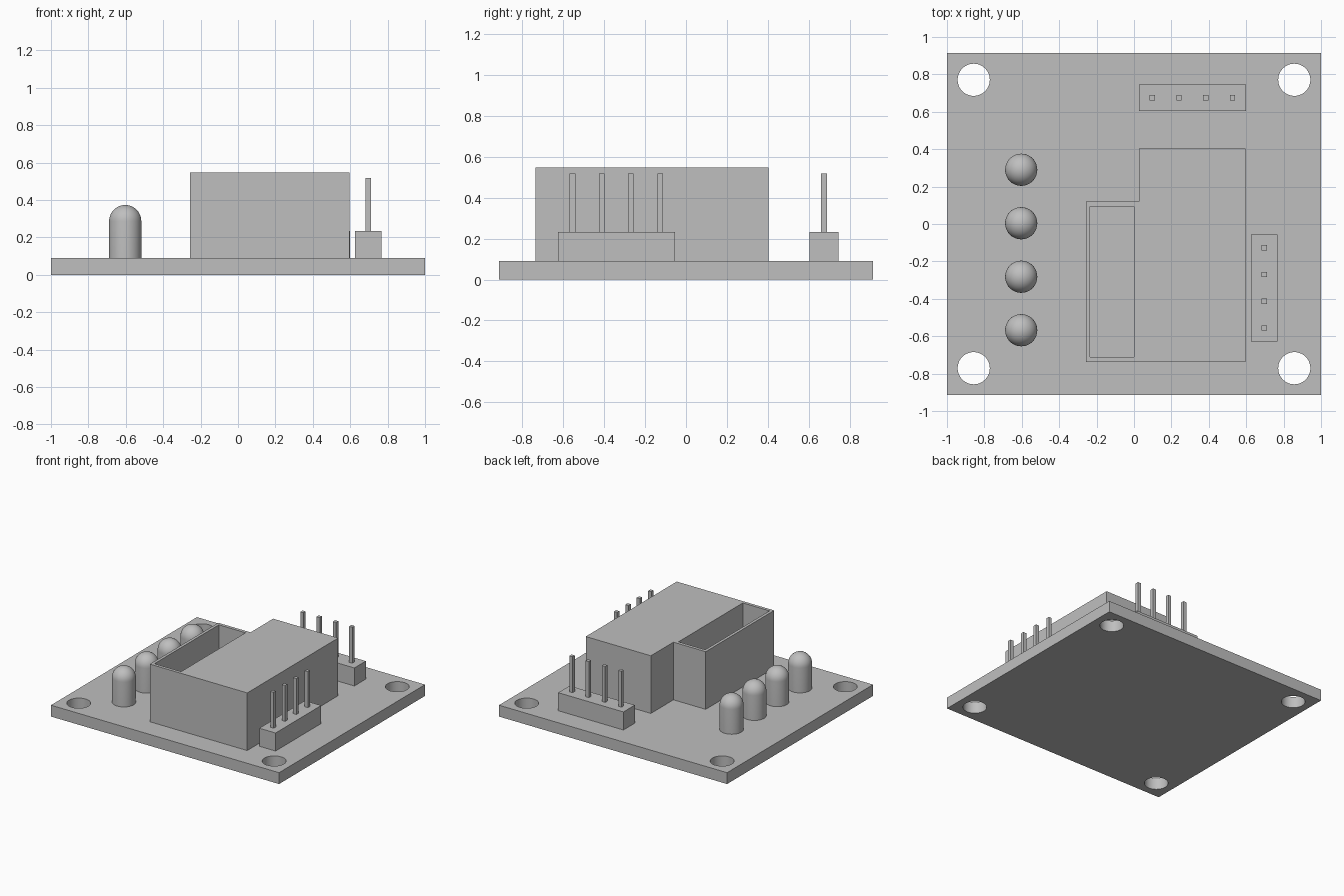
import bpy, bmesh, math
from mathutils import Matrix

cube = bpy.data.objects.get("Cube")
if cube:
    bpy.data.objects.remove(cube, do_unlink=True)

GREY = (0.52, 0.52, 0.52, 1)
grey = bpy.data.materials.new("plain_grey")
grey.use_nodes = True
grey.diffuse_color = GREY
grey.node_tree.nodes["Principled BSDF"].inputs["Base Color"].default_value = GREY

TOP = 0.09      # upper face of the board
PITCH = 0.143   # spacing of header pins


def add_object(name, bm, smooth=False):
    bmesh.ops.recalc_face_normals(bm, faces=bm.faces)
    mesh = bpy.data.meshes.new(name)
    bm.to_mesh(mesh)
    bm.free()
    mesh.materials.append(grey)
    obj = bpy.data.objects.new(name, mesh)
    bpy.context.collection.objects.link(obj)
    if smooth:
        bpy.ops.object.select_all(action="DESELECT")
        obj.select_set(True)
        bpy.context.view_layer.objects.active = obj
        bpy.ops.object.shade_smooth_by_angle(angle=math.radians(30))
    return obj


def prism(name, outline, z0, z1):
    bm = bmesh.new()
    face = bm.faces.new([bm.verts.new((x, y, z0)) for x, y in outline])
    out = bmesh.ops.extrude_face_region(bm, geom=[face])
    top = [v for v in out["geom"] if isinstance(v, bmesh.types.BMVert)]
    bmesh.ops.translate(bm, verts=top, vec=(0, 0, z1 - z0))
    return add_object(name, bm)


def box(name, x0, x1, y0, y1, z0, z1):
    return prism(name, [(x0, y0), (x1, y0), (x1, y1), (x0, y1)], z0, z1)


def cut(obj, cutter):
    mod = obj.modifiers.new("cut", "BOOLEAN")
    mod.operation = "DIFFERENCE"
    mod.solver = "EXACT"
    mod.object = cutter
    bpy.context.view_layer.objects.active = obj
    bpy.ops.object.modifier_apply(modifier=mod.name)
    bpy.data.objects.remove(cutter, do_unlink=True)


# Circuit board with four mounting holes
board = box("board", -1, 1, -0.914, 0.914, 0, TOP)
bm = bmesh.new()
for sx in (-1, 1):
    for sy in (-1, 1):
        bmesh.ops.create_cone(bm, cap_ends=True, segments=48, radius1=0.086, radius2=0.086,
                              depth=0.4, matrix=Matrix.Translation((sx * 0.857, sy * 0.771, 0)))
cut(board, add_object("hole_cutter", bm))
board.select_set(True)
bpy.context.view_layer.objects.active = board
bpy.ops.object.shade_smooth_by_angle(angle=math.radians(30))

# Stepped main housing with an open socket
housing = prism("housing", [(-0.257, -0.737), (0.597, -0.737), (0.597, 0.403),
                            (0.026, 0.403), (0.026, 0.12), (-0.257, 0.12)], TOP, 0.547)
cut(housing, box("socket_cutter", -0.234, 0, -0.712, 0.094, 0.147, 0.7))


# Round-topped lamps, made by revolving a profile
def lamp(name, x, y, r=0.086, shoulder=0.287, steps=10):
    arc = [i * math.pi / 2 / steps for i in range(steps + 1)]
    profile = [(0, TOP), (r, TOP)] + [(r * math.cos(a), shoulder + r * math.sin(a)) for a in arc]
    bm = bmesh.new()
    verts = [bm.verts.new((px, 0, pz)) for px, pz in profile]
    edges = [bm.edges.new(pair) for pair in zip(verts, verts[1:])]
    bmesh.ops.spin(bm, geom=verts + edges, axis=(0, 0, 1), cent=(0, 0, 0),
                   angle=math.tau, steps=40, use_merge=True)
    bmesh.ops.remove_doubles(bm, verts=bm.verts, dist=0.0005)
    add_object(name, bm, smooth=True).location = (x, y, 0)


for i in range(4):
    lamp(f"lamp_{i + 1}", -0.603, 0.29 - i * 0.286)


# Pin headers: a plastic base with four square pins
def header(name, x, y, turn):
    parts = [box(name + "_base", -0.286, 0.286, -0.0715, 0.0715, TOP, 0.233)]
    for i in range(4):
        px = (i - 1.5) * PITCH
        parts.append(box(f"{name}_pin_{i + 1}", px - 0.014, px + 0.014, -0.014, 0.014, 0.233, 0.518))
    for part in parts:
        part.location = (x, y, 0)
        part.rotation_euler.z = turn


header("back_header", 0.312, 0.675, 0)
header("left_header", 0.697, -0.341, math.pi / 2)
